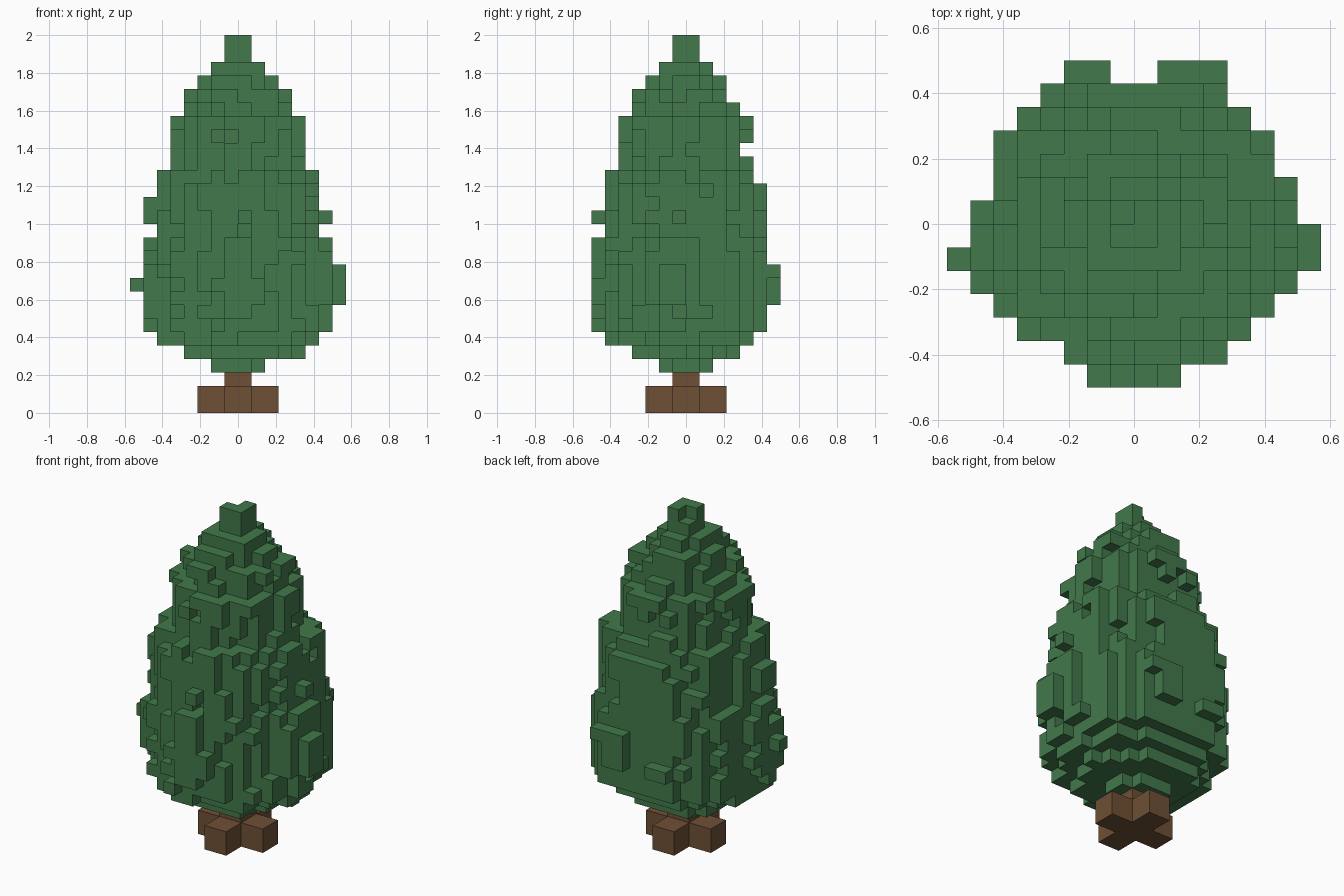
import bpy, bmesh, math, random
from mathutils import Vector, noise

cube = bpy.data.objects.get("Cube")
if cube:
    bpy.data.objects.remove(cube, do_unlink=True)

random.seed(4)
U = 1 / 14  # edge of one block


def material(name, rgb):
    m = bpy.data.materials.new(name)
    m.use_nodes = True
    m.diffuse_color = (*rgb, 1)
    m.node_tree.nodes["Principled BSDF"].inputs["Base Color"].default_value = (*rgb, 1)
    return m


green = material("leaf green", (0.054, 0.192, 0.070))
brown = material("bark brown", (0.156, 0.079, 0.036))


def box(x0, x1, y0, y1, z0, z1):
    return {(x, y, z) for x in range(x0, x1) for y in range(y0, y1) for z in range(z0, z1)}


def block_object(name, cells, mat):
    """Outer skin of a set of unit blocks."""
    bm = bmesh.new()
    verts = {}

    def vert(co):
        if co not in verts:
            verts[co] = bm.verts.new([c * U for c in co])
        return verts[co]

    for cell in sorted(cells):
        for axis in range(3):
            a, b = (axis + 1) % 3, (axis + 2) % 3
            for side in (0, 1):
                near = list(cell)
                near[axis] += 2 * side - 1
                if tuple(near) in cells:
                    continue
                ring = []
                for da, db in ((0, 0), (1, 0), (1, 1), (0, 1)):
                    p = list(cell)
                    p[axis] += side
                    p[a] += da
                    p[b] += db
                    ring.append(vert(tuple(p)))
                bm.faces.new(ring if side else ring[::-1])
    mesh = bpy.data.meshes.new(name)
    bm.to_mesh(mesh)
    bm.free()
    mesh.materials.append(mat)
    obj = bpy.data.objects.new(name, mesh)
    bpy.context.collection.objects.link(obj)
    return obj


# Trunk: cross-shaped foot and short stem
block_object("trunk", box(-3, 3, -1, 1, 0, 2) | box(-1, 1, -3, 3, 0, 2) | box(-1, 1, -1, 1, 2, 3), brown)

# Foliage layers from the bottom up: number of layers, x range, y range
LAYERS = [
    (1, -2, 2, -2, 2), (1, -4, 5, -4, 4), (1, -6, 6, -6, 5), (7, -7, 7, -6, 6),
    (4, -6, 6, -6, 6), (1, -6, 6, -6, 5), (1, -5, 5, -5, 5), (1, -5, 5, -5, 4),
    (2, -5, 5, -5, 5), (1, -4, 4, -4, 4), (1, -4, 4, -4, 3), (1, -3, 3, -3, 3),
    (1, -2, 2, -2, 2),
]
# Overall plan outline, one x range per row from front to back
ROWS = [(-4, 4), (-6, 5), (-6, 6), (-7, 7), (-7, 7), (-7, 7),
        (-7, 7), (-6, 7), (-6, 6), (-6, 6), (-6, 5), (-5, 5)]

leaves = set()
z = 3
for count, x0, x1, y0, y1 in LAYERS:
    mean = (x1 - x0 + y1 - y0) / 4
    radius = mean - 0.05 if z < 18 else mean * 0.93
    shift = 0.3 if mean > 6 else 0
    rough = 0.85 if radius > 3 else 0
    for z in range(z, z + count):
        for x, y, _ in box(x0, x1, y0, y1, z, z + 1):
            lo, hi = ROWS[y + 6]
            reach = math.hypot(x + 0.5, y + 0.5 - shift)
            bump = rough * noise.noise(Vector((x, y, z)) * 0.63 + Vector((3.3, 7.1, 1.7)))
            if lo <= x < hi and reach < radius + bump:
                leaves.add((x, y, z))
        # Twigs reaching the full width and depth of the layer
        tx, ty = random.randint(-2, 0), random.randint(-2, 0)
        leaves |= box(x0, x1, ty, ty + 1, z, z + 1) | box(tx, tx + 1, y0, y1, z, z + 1)
    z += 1

# Raised leaf clumps on the front, left, right and back
CLUMPS = [
    (-1, 1, -7, -6, 7, 13), (-2, -1, -7, -6, 9, 10), (1, 2, -7, -6, 8, 10),
    (-2, -1, -7, -6, 6, 7), (0, 1, -7, -6, 14, 15),
    (6, 8, -2, 0, 8, 11), (6, 7, -3, 1, 8, 12), (6, 7, -1, 0, 14, 15),
    (-7, -6, -3, 0, 7, 11), (-8, -6, -2, -1, 9, 10), (-7, -6, -2, 0, 14, 16),
    (1, 3, 6, 7, 8, 11), (3, 4, 6, 7, 10, 11), (-3, -1, 6, 7, 8, 9),
]
for clump in CLUMPS:
    leaves |= box(*clump)

# Tip with one corner block missing
leaves |= box(-1, 1, -1, 1, 26, 28)
leaves.discard((-1, 0, 27))

block_object("foliage", leaves, green)
